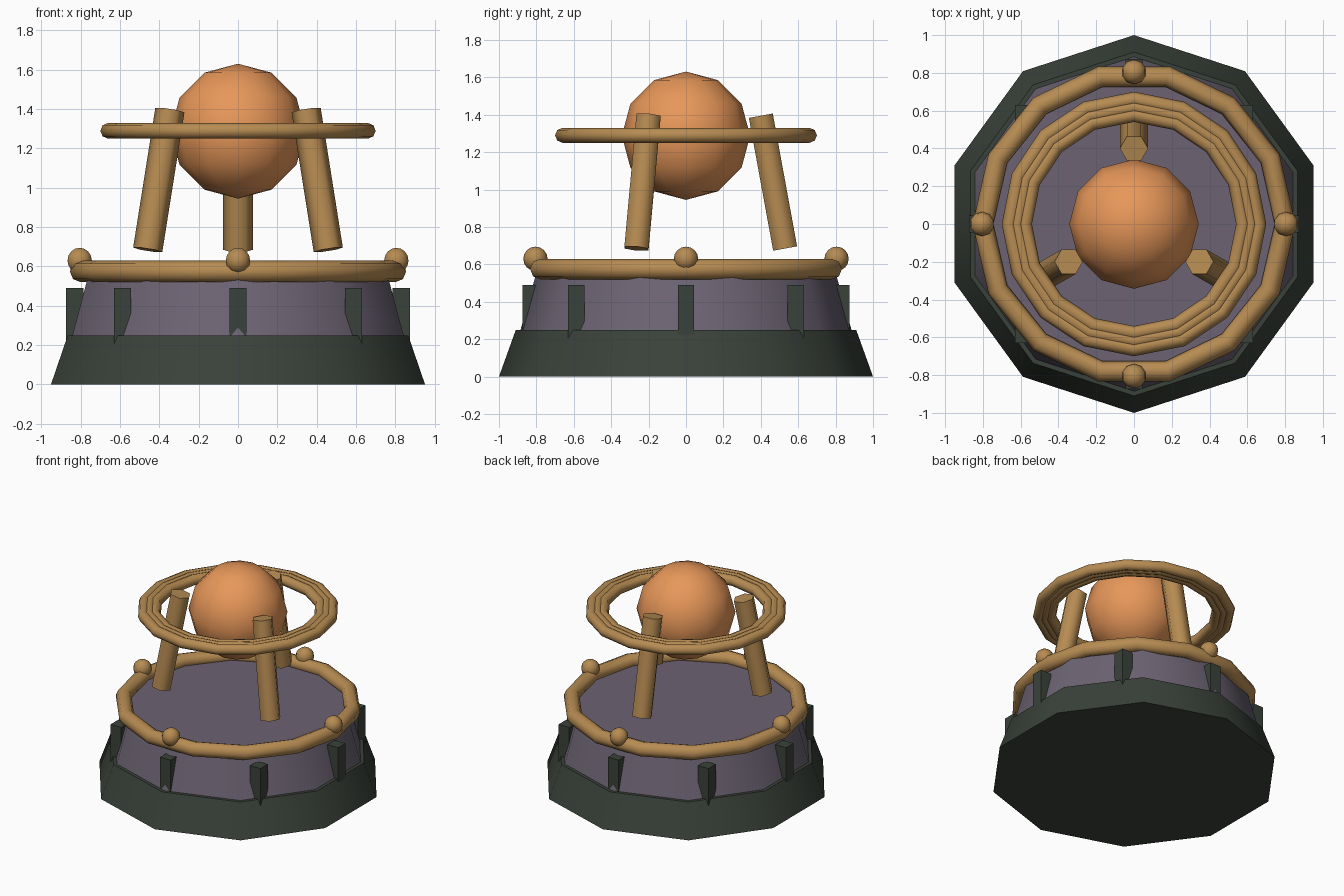
import bpy
import math
from mathutils import Vector, Matrix

cube = bpy.data.objects.get("Cube")
if cube:
    bpy.data.objects.remove(cube, do_unlink=True)


def material(name, color):
    m = bpy.data.materials.new(name)
    m.use_nodes = True
    m.diffuse_color = (*color, 1)
    m.node_tree.nodes["Principled BSDF"].inputs["Base Color"].default_value = (*color, 1)
    return m


iron = material("dark green iron", (0.042, 0.054, 0.042))
stone = material("purple grey stone", (0.15, 0.125, 0.17))
brass = material("brass", (0.47, 0.26, 0.085))
copper = material("copper", (0.80, 0.31, 0.10))


def finish(name, mat, smooth=True):
    ob = bpy.context.object
    ob.name = name
    ob.data.materials.append(mat)
    if smooth:
        bpy.ops.object.shade_smooth_by_angle(angle=math.radians(65))
    return ob


def frustum(name, mat, sides, r1, r2, z1, z2):
    bpy.ops.mesh.primitive_cone_add(vertices=sides, radius1=r1, radius2=r2,
                                    depth=z2 - z1, location=(0, 0, (z1 + z2) / 2))
    return finish(name, mat)


def ring(name, segments, major, minor, z):
    bpy.ops.mesh.primitive_torus_add(major_segments=segments, minor_segments=8,
                                     major_radius=major, minor_radius=minor,
                                     location=(0, 0, z))
    return finish(name, brass)


def ball(name, mat, segments, rings, radius, location):
    bpy.ops.mesh.primitive_uv_sphere_add(segments=segments, ring_count=rings,
                                         radius=radius, location=location)
    return finish(name, mat)


def polar(radius, degrees, z):
    a = math.radians(degrees)
    return Vector((radius * math.cos(a), radius * math.sin(a), z))


# Ten-sided pedestal and drum
frustum("base", iron, 10, 1.0, 0.91, 0, 0.25)
frustum("drum", stone, 10, 0.885, 0.80, 0.25, 0.555)

# Square studs around the drum
for i in range(8):
    bpy.ops.mesh.primitive_cube_add(size=1, location=polar(0.83, 45 * i, 0.34))
    stud = finish(f"stud_{i + 1}", iron, smooth=False)
    stud.data.transform(Matrix.Diagonal((0.088, 0.088, 0.30, 1)))

# Rail with four knobs
ring("rail", 14, 0.80, 0.055, 0.575)
for i in range(4):
    ball(f"knob_{i + 1}", brass, 10, 8, 0.065, polar(0.805, 90 * i, 0.63))

# Three leaning hexagonal struts
for i in range(3):
    foot, head = polar(0.53, 90 + 120 * i, 0.685), polar(0.40, 90 + 120 * i, 1.395)
    axis = head - foot
    bpy.ops.mesh.primitive_cylinder_add(vertices=6, radius=0.075, depth=axis.length,
                                        location=(foot + head) / 2)
    strut = finish(f"strut_{i + 1}", brass)
    turn = Vector((0, 0, 1)).rotation_difference(axis).to_matrix().to_4x4()
    strut.data.transform(turn @ Matrix.Rotation(math.radians(30), 4, "Z"))

# Floating orb and its nested halo rings
ball("orb", copper, 12, 6, 0.343, (0, 0, 1.288))
for i, major in enumerate((0.58, 0.62, 0.66)):
    ring(f"halo_ring_{i + 1}", 16, major, 0.04, 1.29)
